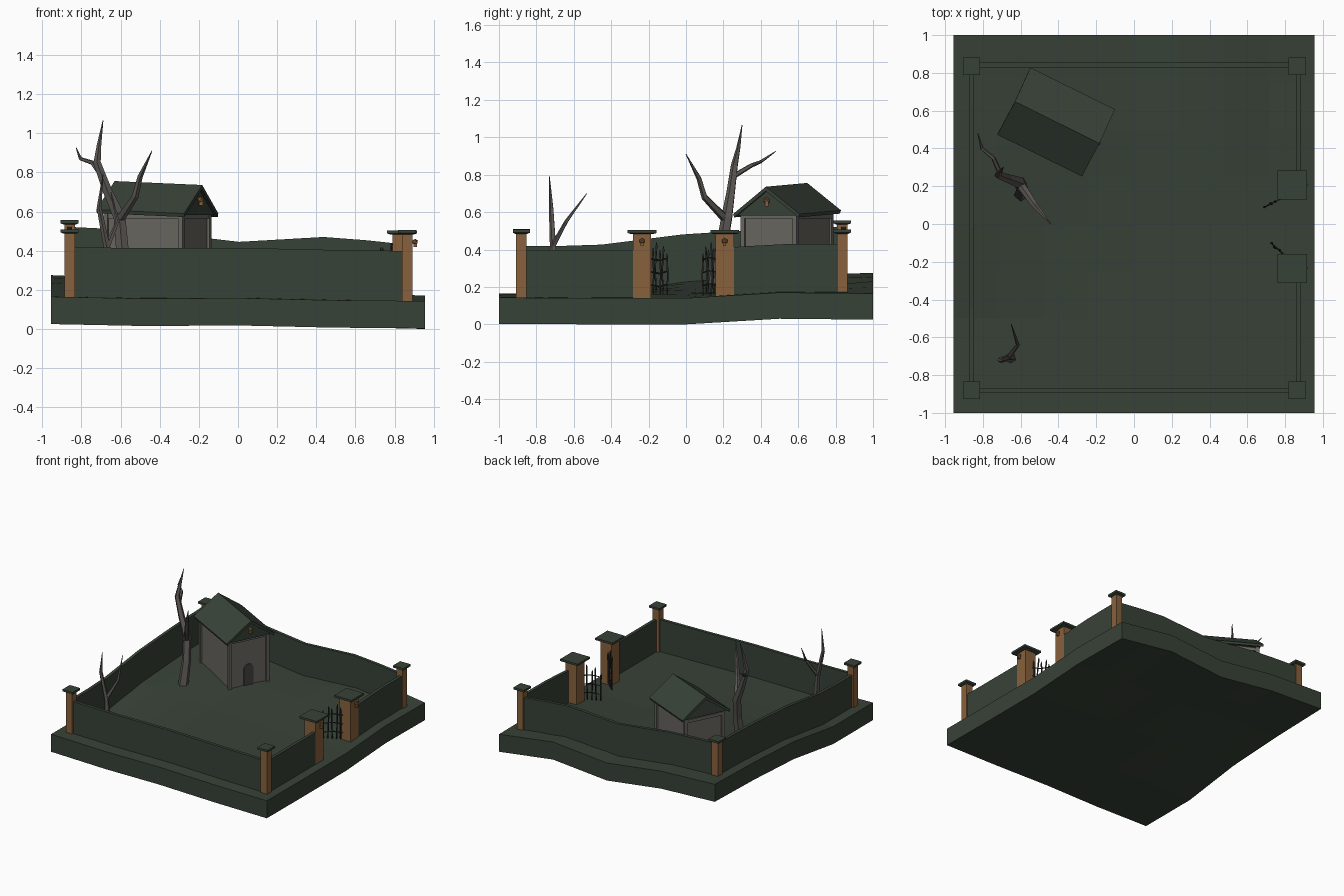
import bpy, bmesh, math
from mathutils import Vector, Matrix

if "Cube" in bpy.data.objects:
    bpy.data.objects.remove(bpy.data.objects["Cube"])

def material(name, c):
    m = bpy.data.materials.new(name)
    m.diffuse_color = (*c, 1)
    m.use_nodes = True
    m.node_tree.nodes["Principled BSDF"].inputs["Base Color"].default_value = m.diffuse_color
    return m

GREEN = material("mossy green", (0.039, 0.054, 0.038))
ORANGE = material("orange brown", (0.25, 0.12, 0.047))
STONE = material("grey stone", (0.14, 0.133, 0.118))
BARK = material("dead bark", (0.105, 0.097, 0.088))
IRON = material("dark iron", (0.03, 0.03, 0.028))
DOOR = material("dark door", (0.055, 0.053, 0.048))

def finish(name, bm, mat, matrix=None):
    bmesh.ops.recalc_face_normals(bm, faces=bm.faces)
    me = bpy.data.meshes.new(name)
    bm.to_mesh(me)
    bm.free()
    me.materials.append(mat)
    ob = bpy.data.objects.new(name, me)
    if matrix:
        ob.matrix_world = matrix
    bpy.context.collection.objects.link(ob)
    return ob

def add_box(bm, lo, hi):
    c = [(a + b) / 2 for a, b in zip(lo, hi)]
    s = [b - a for a, b in zip(lo, hi)]
    bmesh.ops.create_cube(bm, size=1, matrix=Matrix.Translation(c) @ Matrix.Diagonal((*s, 1)))

def add_prism(bm, pts, offset):
    """Extrude a closed 3D polygon along offset."""
    a = [bm.verts.new(p) for p in pts]
    b = [bm.verts.new(Vector(p) + Vector(offset)) for p in pts]
    bm.faces.new(a)
    bm.faces.new(b[::-1])
    for i in range(len(a)):
        j = (i + 1) % len(a)
        bm.faces.new((a[i], b[i], b[j], a[j]))

def add_tube(bm, pts, radii, sides=5):
    """Tapered tube through points."""
    pts = [Vector(p) for p in pts]
    rings = []
    for i, (p, r) in enumerate(zip(pts, radii)):
        d = (pts[min(i + 1, len(pts) - 1)] - pts[max(i - 1, 0)]).normalized()
        u = d.cross(Vector((0.83, 0.55, 0.1))).normalized()
        v = d.cross(u)
        rings.append([bm.verts.new(p + r * (u * math.cos(t) + v * math.sin(t)))
                      for t in (2 * math.pi * k / sides for k in range(sides))])
    for a, b in zip(rings, rings[1:]):
        for k in range(sides):
            m = (k + 1) % sides
            bm.faces.new((a[k], a[m], b[m], b[k]))
    bm.faces.new(rings[0])
    bm.faces.new(rings[-1])

# Rolling ground heights, rows from front to back
H = [[.165, .155, .158, .147, .143],
     [.165, .165, .165, .155, .140],
     [.235, .200, .170, .155, .140],
     [.262, .238, .190, .190, .170],
     [.275, .253, .190, .230, .165]]

def ground(x, y):
    u = min(max((x / 0.955 + 1) * 2, 0), 3.9999)
    v = min(max((y + 1) * 2, 0), 3.9999)
    i, j = int(u), int(v)
    u, v = u - i, v - j
    return ((H[j][i] * (1 - u) + H[j][i + 1] * u) * (1 - v)
            + (H[j + 1][i] * (1 - u) + H[j + 1][i + 1] * u) * v)

# Ground slab
bm = bmesh.new()
N = 8
top, bot = {}, {}
for i in range(N + 1):
    for j in range(N + 1):
        x, y = -0.955 + 1.91 * i / N, -1 + 2 * j / N
        z = ground(x, y)
        top[i, j] = bm.verts.new((x, y, z))
        bot[i, j] = bm.verts.new((x, y, z - 0.14))
for i in range(N):
    for j in range(N):
        for g in (top, bot):
            bm.faces.new((g[i, j], g[i + 1, j], g[i + 1, j + 1], g[i, j + 1]))
for k in range(N):
    for a, b in (((k, 0), (k + 1, 0)), ((k, N), (k + 1, N)), ((0, k), (0, k + 1)), ((N, k), (N, k + 1))):
        bm.faces.new((top[a], top[b], bot[b], bot[a]))
finish("ground", bm, GREEN)

# Perimeter walls following the ground
def wall(name, p, q, n, h=0.255):
    p, q = Vector((*p, 0)), Vector((*q, 0))
    side = (q - p).normalized().cross(Vector((0, 0, 1))) * 0.0125
    bm = bmesh.new()
    rings = []
    for k in range(n + 1):
        c = p.lerp(q, k / n)
        z = ground(c.x, c.y)
        rings.append([bm.verts.new((c.x + s * side.x, c.y + s * side.y, z + d))
                      for s, d in ((-1, -0.03), (1, -0.03), (1, h), (-1, h))])
    for a, b in zip(rings, rings[1:]):
        for k in range(4):
            bm.faces.new((a[k], a[(k + 1) % 4], b[(k + 1) % 4], b[k]))
    bm.faces.new(rings[0])
    bm.faces.new(rings[-1])
    finish(name, bm, GREEN)

wall("front_wall", (-.86, -.882), (.87, -.882), 8)
wall("back_wall", (-.86, .842), (.87, .842), 8)
wall("left_wall", (-.862, -.88), (-.862, .84), 8)
wall("right_wall_front", (.872, -.88), (.872, -.24), 4)
wall("right_wall_back", (.872, .21), (.872, .84), 4)

# Pillars with overhanging caps
def pillar(name, x, y, r, cap, z):
    bm = bmesh.new()
    add_box(bm, (x - r, y - r, min(ground(x, y), .2) - .02), (x + r, y + r, z))
    finish(name, bm, ORANGE)
    bm = bmesh.new()
    bmesh.ops.create_cone(bm, cap_ends=True, segments=4, radius1=r * 1.15 * 2 ** .5, radius2=cap * 2 ** .5,
                          depth=.006, matrix=Matrix.Translation((x, y, z)) @ Matrix.Rotation(math.pi / 4, 4, 'Z'))
    add_box(bm, (x - cap, y - cap, z + .003), (x + cap, y + cap, z + .019))
    finish(name + "_cap", bm, GREEN)

for x, y, z in ((-.86, -.88, .49), (.865, -.88, .487), (-.86, .835, .537), (.865, .835, .487)):
    pillar("corner_pillar", x, y, .028, .046, z)

# Small ornaments: round head on a narrow jaw
def ornament(name, p, s=1.0):
    bm = bmesh.new()
    bmesh.ops.create_icosphere(bm, subdivisions=1, radius=.018 * s, matrix=Matrix.Translation(p))
    x, y, z = p
    add_box(bm, (x - .008 * s, y - .009 * s, z - .03 * s), (x + .012 * s, y + .009 * s, z - .01 * s))
    finish(name, bm, ORANGE)

for y in (.207, -.235):
    pillar("gate_pillar", .838, y, .049, .077, .485)
    ornament("pillar_ornament", (.905, y, .445), .9)

# Crooked iron gate leaves standing open
def gate(name, hinge, tip, lean):
    bm = bmesh.new()
    a, b = Vector((*hinge, 0)), Vector((*tip, 0))
    for k, ht in enumerate((.23, .26, .22, .24, .2)):
        p = a.lerp(b, .1 + .88 * k / 4)
        l = lean * (1 if k % 2 else -.5)
        add_tube(bm, [p + Vector((0, 0, .16)), p + Vector((0, l, .16 + ht * .5)), p + Vector((l, 0, .16 + ht)),
                      p + Vector((l, 0, .18 + ht))], (.005, .005, .006, .001), 4)
    for z in (.21, .28, .35):
        add_tube(bm, [a + Vector((0, 0, z)), a.lerp(b, .5) + Vector((0, 0, z + lean)),
                      b + Vector((0, 0, z - lean / 2))], (.005, .005, .004), 4)
    finish(name, bm, IRON)

gate("gate_leaf_back", (.82, .155), (.69, .09), .008)
gate("gate_leaf_front", (.82, -.185), (.725, -.1), -.008)

# House, local x runs along the ridge towards the door
HM = (Matrix.Translation((-.412, .54, 0)) @ Matrix.Rotation(math.radians(-26.3), 4, 'Z'))
TM = HM @ Matrix.Translation((0, 0, .6)) @ Matrix.Rotation(.04, 4, 'Y')
L, W = .213, .155
bm = bmesh.new()
add_box(bm, (-L, -W, .14), (L, W, .605))
finish("house_walls", bm, STONE, HM)
bm = bmesh.new()
for sx in (-1, 1):
    for sy in (-1, 1):
        x, y = sx * L, sy * W
        add_box(bm, (x - .012, y - .012, .14), (x + .012, y + .012, .6))
for s in (-1, 1):
    add_box(bm, (-L, s * W - .01, .565), (L, s * W + .01, .59))
    add_box(bm, (s * L - .01, -W, .565), (s * L + .01, W, .59))
finish("house_frame", bm, STONE, HM)

# Roof: two thick slopes and gable infill
bm = bmesh.new()
for s in (-1, 1):
    add_prism(bm, [(-.25, 0, .146), (-.25, s * .198, .0), (-.25, s * .192, -.018), (-.25, 0, .122)], (.5, 0, 0))
add_prism(bm, [(-.235, -.18, -.008), (-.235, .18, -.008), (-.235, 0, .13)], (.47, 0, 0))
finish("roof", bm, GREEN, TM)
ornament("gable_ornament", TM @ Vector((.243, 0, .07)))

# Arched doorway plate
bm = bmesh.new()
arch = [(L + .001, .04 * math.cos(t), .335 + .04 * math.sin(t)) for t in (math.pi * k / 6 for k in range(7))]
add_prism(bm, [(L + .001, .04, .17)] + arch + [(L + .001, -.04, .17)], (.006, 0, 0))
finish("door", bm, DOOR, HM)

# Dead trees
bm = bmesh.new()
add_tube(bm, [(-.6, .15, .15), (-.59, .19, .4), (-.605, .22, .57), (-.665, .24, .7), (-.72, .26, .85),
              (-.71, .28, .94), (-.69, .30, 1.065)], (.042, .034, .032, .025, .02, .012, .002))
add_tube(bm, [(-.605, .215, .56), (-.525, .1, .68), (-.50, .07, .78), (-.44, .0, .91)], (.024, .018, .014, .002))
add_tube(bm, [(-.70, .25, .79), (-.745, .35, .85), (-.805, .4, .87), (-.827, .48, .925)], (.015, .012, .009, .002))
finish("large_dead_tree", bm, BARK)
bm = bmesh.new()
add_tube(bm, [(-.65, -.71, .14), (-.67, -.71, .42), (-.71, -.72, .62), (-.69, -.73, .79)], (.028, .018, .013, .002))
add_tube(bm, [(-.668, -.71, .42), (-.615, -.64, .55), (-.65, -.53, .70)], (.015, .01, .002))
finish("small_dead_tree", bm, BARK)
